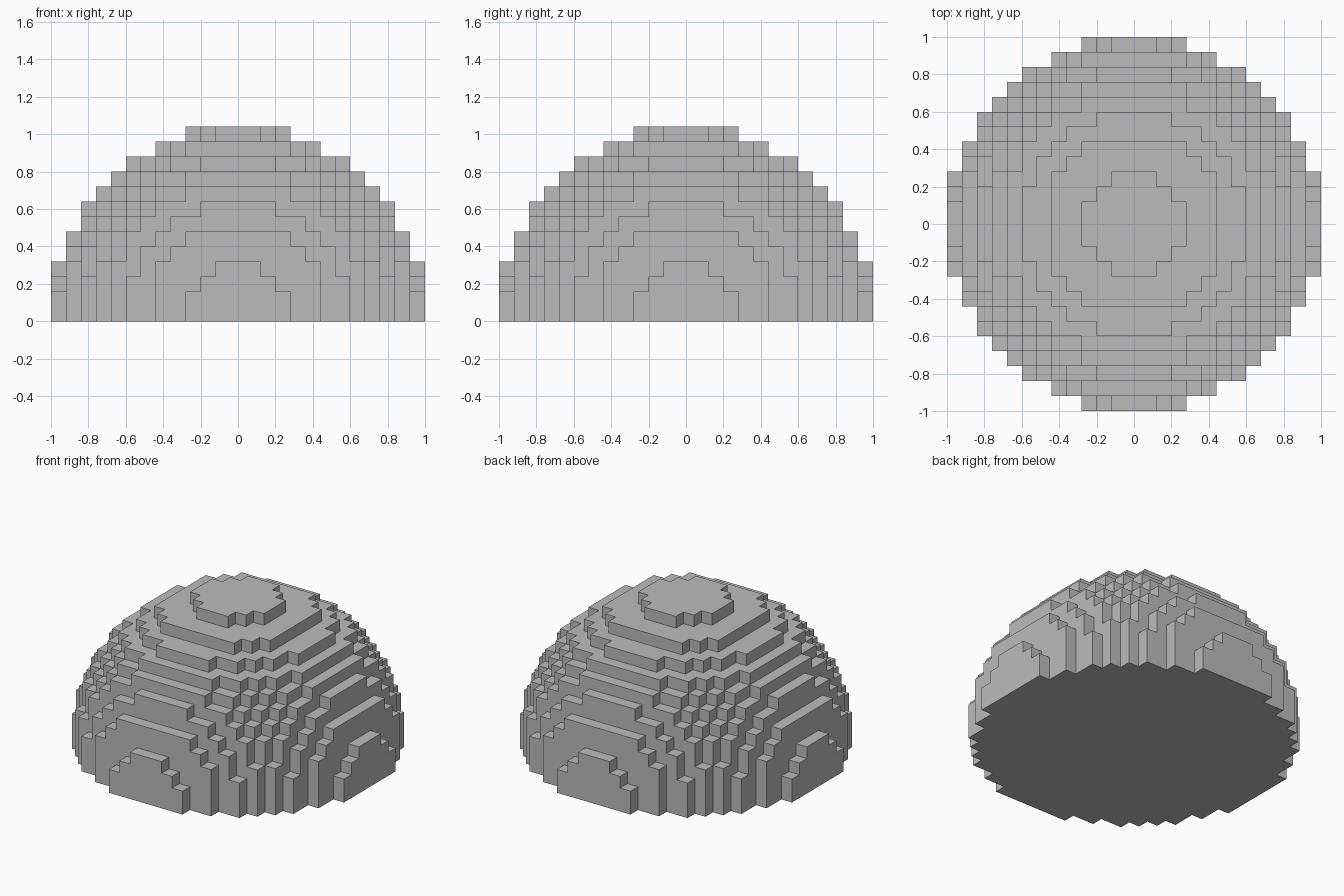
import bpy
import bmesh
from mathutils import Vector

old = bpy.data.objects.get("Cube")
if old:
    bpy.data.objects.remove(old, do_unlink=True)

CELL = 0.08      # edge length of one block
RADIUS = 12.5    # dome radius in blocks
N = 12           # blocks from the middle block to the rim

# Plain grey material
grey = bpy.data.materials.new("plain grey")
grey.use_nodes = True
colour = (0.5, 0.5, 0.5, 1.0)
grey.diffuse_color = colour
grey.node_tree.nodes["Principled BSDF"].inputs["Base Color"].default_value = colour


def filled(p):
    """A block belongs to the dome if its centre is inside the half ball."""
    return p[2] >= 0 and sum(c * c for c in p) <= RADIUS ** 2


def add_side(bm, block, axis, sign):
    """Add one outward-facing square side of a block."""
    u, v = (axis + 1) % 3, (axis + 2) % 3
    corners = []
    for du, dv in ((-1, -1), (1, -1), (1, 1), (-1, 1)):
        p = Vector(block)
        p[axis] += sign / 2
        p[u] += du / 2
        p[v] += dv / 2
        p.z += 0.5
        corners.append(bm.verts.new(p * CELL))
    bm.faces.new(corners if sign > 0 else corners[::-1])


# Stepped dome: only the exposed sides of the blocks, as one closed shell
bm = bmesh.new()
span = range(-N, N + 1)
blocks = [(x, y, z) for x in span for y in span for z in range(N + 1)
          if filled((x, y, z))]
for block in blocks:
    for axis in range(3):
        for sign in (-1, 1):
            neighbour = list(block)
            neighbour[axis] += sign
            if not filled(neighbour):
                add_side(bm, block, axis, sign)
bmesh.ops.remove_doubles(bm, verts=bm.verts, dist=CELL / 100)

mesh = bpy.data.meshes.new("stepped_dome")
bm.to_mesh(mesh)
bm.free()
mesh.materials.append(grey)
dome = bpy.data.objects.new("stepped_dome", mesh)
bpy.context.collection.objects.link(dome)
